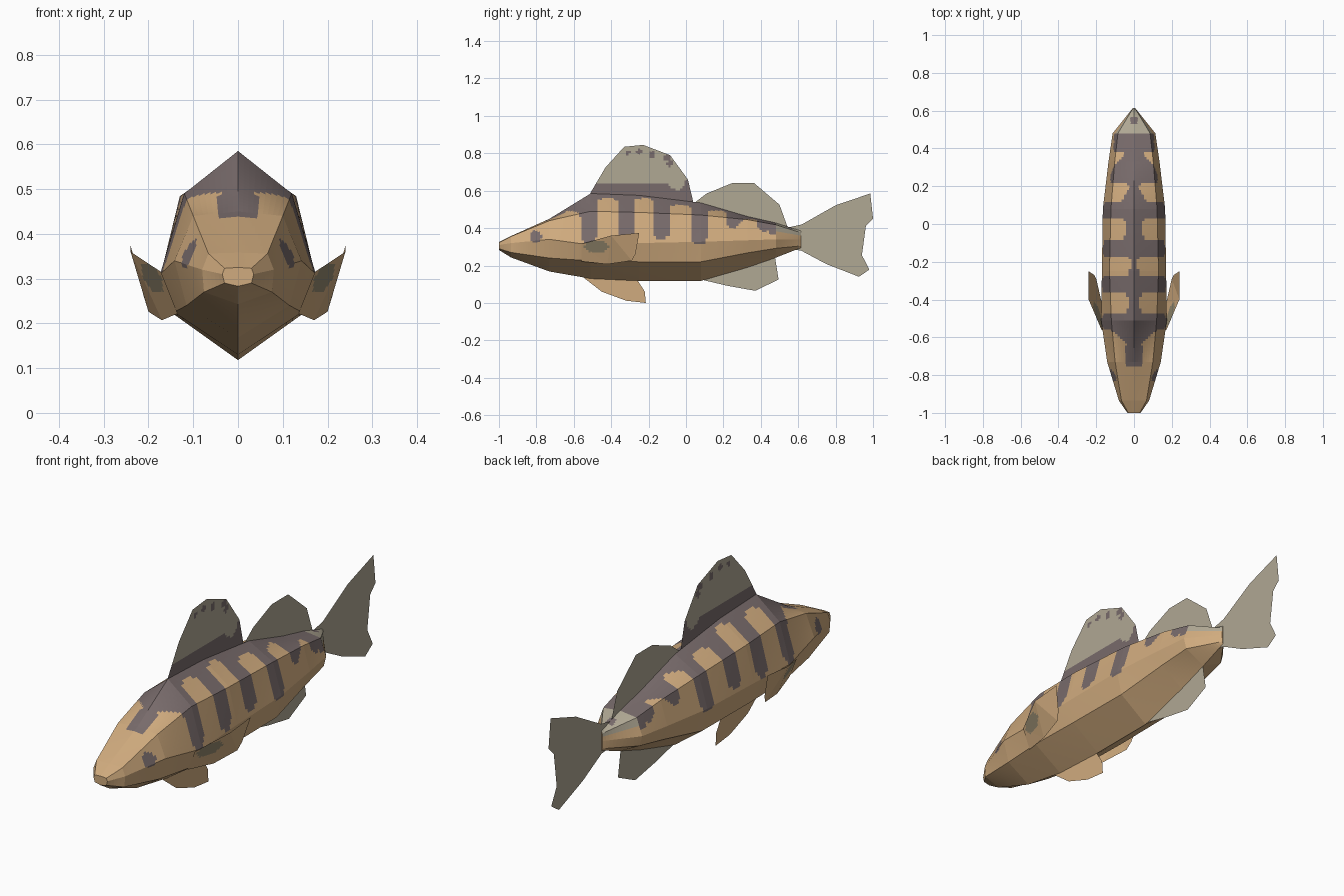
import bpy, bmesh, math
from mathutils import Vector

if "Cube" in bpy.data.objects:
    bpy.data.objects.remove(bpy.data.objects["Cube"])


def material(name, srgb):
    m = bpy.data.materials.new(name)
    lin = [((c / 255 + 0.055) / 1.055) ** 2.4 for c in srgb]
    m.diffuse_color = (*lin, 1)
    m.use_nodes = True
    m.node_tree.nodes["Principled BSDF"].inputs["Base Color"].default_value = m.diffuse_color
    return m


TAN, DARK, BEIGE, OLIVE = range(4)
MATS = [material("tan_skin", (208, 171, 126)),
        material("dark_stripe", (120, 107, 107)),
        material("beige_fin", (176, 168, 148)),
        material("olive_patch", (150, 138, 112))]


def finish(bm, name, rule):
    """Colour faces by a rule on their centres and make the object."""
    for f in bm.faces:
        f.material_index = rule(*f.calc_center_median())
        f.smooth = False
    me = bpy.data.meshes.new(name)
    bm.to_mesh(me)
    bm.free()
    for m in MATS:
        me.materials.append(m)
    ob = bpy.data.objects.new(name, me)
    bpy.context.collection.objects.link(ob)
    return ob


# Body rings: y, top z, shoulder x z, middle x z, lower x z, bottom z
RINGS = [
    (-1.00, .325, .030, .323, .035, .31, .030, .29, .283),
    (-.935, .358, .066, .356, .080, .32, .076, .27, .243),
    (-.73, .450, .100, .440, .142, .34, .115, .24, .168),
    (-.51, .585, .120, .490, .174, .31, .143, .225, .130),
    (-.25, .575, .130, .484, .170, .32, .143, .220, .118),
    (.08, .535, .122, .470, .165, .327, .140, .220, .118),
    (.33, .462, .102, .445, .135, .335, .115, .268, .190),
    (.48, .428, .085, .418, .113, .340, .100, .292, .242),
    (.615, .385, .004, .375, .005, .340, .004, .305, .295)]
BARS = [(-.52, .31), (-.32, .32), (-.13, .34), (.07, .31), (.255, .40), (.42, .38)]
LOBES = [(-.64, .49), (-.42, .56), (-.225, .56), (-.035, .525), (.16, .495), (.34, .448)]


def ring_points(r):
    y, t, sx, sz, mx, mz, lx, lz, b = r
    half = [(sx, sz), (mx, mz), (lx, lz)]
    pts = [(0, t)] + half + [(0, b)] + [(-x, z) for x, z in reversed(half)]
    return [Vector((x, y, z)) for x, z in pts]


def body_colour(x, y, z):
    # eye patch
    if math.hypot(y + .805, z - .356) < .032 and abs(x) > .07:
        return DARK
    # head with dark nape strip
    if y < -.57:
        if abs(x) < .042 and y > -.75 and z > .4:
            return DARK
        return DARK if z > .49 + .02 * (abs(x) > .1) - .3 * max(0, y + .61) else TAN
    # pale tail root with one spot
    if y > .48:
        if math.hypot(x, y - .548) < .022 and z > .36:
            return DARK
        return BEIGE if z > .385 - .2 * (y - .48) else TAN
    # rounded bars hanging from the back
    for c, bottom in BARS:
        w = .042 if y < .2 else .036
        d = abs(y - c)
        if d < w and z > bottom + w - math.sqrt(w * w - d * d):
            return DARK
    # tan lobes reaching up between the bars
    c, top = min(LOBES, key=lambda l: abs(y - l[0]))
    crown = top - .08 * (1 - math.sqrt(max(0, 1 - ((y - c) / .1) ** 2)))
    return DARK if z > crown else TAN


# Body: lofted flat-sided rings, finely divided so the stripes follow face edges
bm = bmesh.new()
SUB = 9
rows = []
for i, (a, b) in enumerate(zip(RINGS, RINGS[1:])):
    pa, pb = ring_points(a), ring_points(b)
    n = max(2, round((b[0] - a[0]) / .0125))
    for k in range(n + (i == len(RINGS) - 2)):
        ring = [p.lerp(q, k / n) for p, q in zip(pa, pb)]
        rows.append([bm.verts.new(ring[j].lerp(ring[(j + 1) % 8], s / SUB))
                     for j in range(8) for s in range(SUB)])
for a, b in zip(rows, rows[1:]):
    for j in range(len(a)):
        k = (j + 1) % len(a)
        bm.faces.new((a[j], a[k], b[k], b[j]))
bm.faces.new(rows[0])
bm.faces.new(rows[-1])
bmesh.ops.recalc_face_normals(bm, faces=bm.faces[:])
finish(bm, "body", body_colour)


def fin(name, pts, rule, cell=0):
    """Flat sheet from an outline, cut into small cells if it is patterned."""
    bm = bmesh.new()
    bm.faces.new([bm.verts.new(p) for p in pts])
    bmesh.ops.triangulate(bm, faces=bm.faces[:])
    if cell:
        for axis in (1, 2):
            lo, hi = min(p[axis] for p in pts), max(p[axis] for p in pts)
            no = Vector((0, axis == 1, axis == 2))
            for k in range(1, int((hi - lo) / cell) + 1):
                bmesh.ops.bisect_plane(bm, geom=bm.verts[:] + bm.edges[:] + bm.faces[:],
                                       plane_co=no * (lo + k * cell + .0003), plane_no=no)
    return finish(bm, name, rule)


def flat(outline):
    return [(0, y, z) for y, z in outline]


# Front dorsal fin with dark base and row of spots
SPOTS = [(-.31, .805, .014), (-.25, .81, .015), (-.18, .795, .016),
         (-.10, .775, .018), (-.085, .748, .018)]


def dorsal_colour(x, y, z):
    if any(math.hypot(y - a, z - b) < r for a, b, r in SPOTS):
        return DARK
    edge = .637 - .04 * max(0, 1 - abs(y + .05) / .05) + .02 * (y > -.01)
    return DARK if z < edge else BEIGE


fin("front_dorsal_fin", flat([(-.52, .57), (-.51, .59), (-.43, .725), (-.33, .835), (-.23, .845),
    (-.085, .79), (.01, .66), (.04, .535), (.03, .5), (-.4, .5)]), dorsal_colour, .0125)

# Plain fins on the centre line
fin("rear_dorsal_fin", flat([(.045, .535), (.11, .585), (.245, .64), (.365, .64), (.50, .525),
    (.545, .40), (.3, .44), (.06, .5)]), lambda *c: BEIGE)
fin("tail_fin", flat([(.53, .40), (.62, .42), (.80, .522), (.985, .585), (1.0, .45), (.895, .345),
    (.98, .178), (.925, .14), (.75, .208), (.615, .28), (.53, .29)]), lambda *c: BEIGE)
fin("anal_fin", flat([(.08, .125), (.22, .092), (.37, .065), (.495, .125), (.475, .25),
    (.33, .22)]), lambda *c: BEIGE)
fin("pelvic_fin", flat([(-.56, .145), (-.45, .06), (-.32, .012), (-.215, 0), (-.22, .06),
    (-.265, .13), (-.4, .15)]), lambda *c: TAN)


# Side fins, mirrored, with an olive patch near the root
def side_fin_colour(x, y, z):
    return OLIVE if ((y + .48) / .065) ** 2 + ((z - .302) / .033) ** 2 < 1 else TAN


SIDE = [(.172, -.56, .315), (.24, -.40, .36), (.24, -.25, .374), (.211, -.27, .262),
        (.20, -.29, .226), (.17, -.42, .207), (.135, -.56, .222)]
for s, name in ((1, "right_side_fin"), (-1, "left_side_fin")):
    fin(name, [(s * x, y, z) for x, y, z in SIDE][::s], side_fin_colour, .0125)
